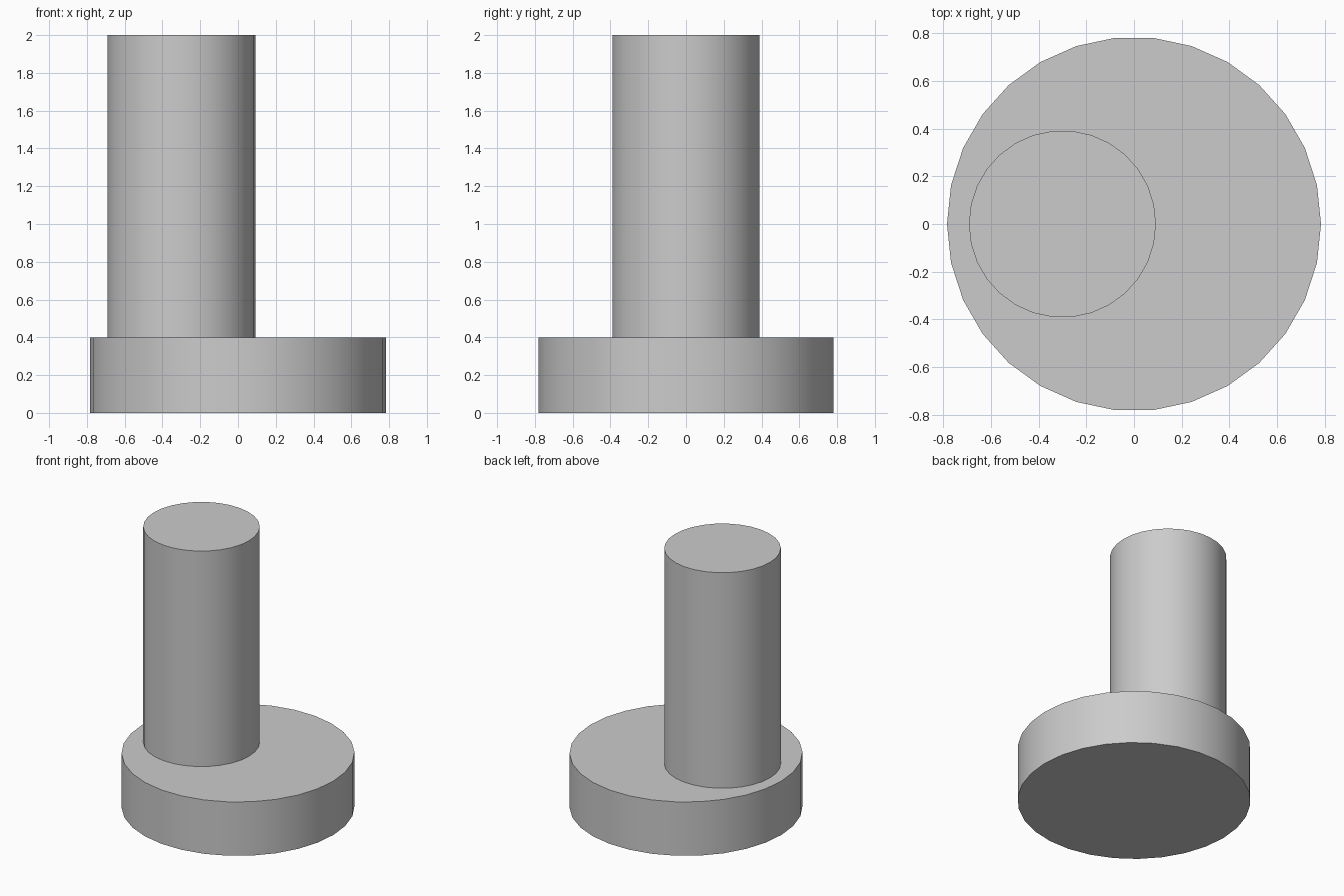
import bpy
import math

default = bpy.data.objects.get("Cube")
if default:
    bpy.data.objects.remove(default, do_unlink=True)

# Single plain grey
grey = bpy.data.materials.new("plain_grey")
grey.use_nodes = True
colour = (0.6, 0.6, 0.6, 1)
grey.diffuse_color = colour
grey.node_tree.nodes["Principled BSDF"].inputs["Base Color"].default_value = colour


def cylinder(name, radius, x, bottom, top):
    """Upright 30-sided cylinder with a corner on the x axis."""
    bpy.ops.mesh.primitive_cylinder_add(
        vertices=30, radius=radius, depth=top - bottom,
        location=(x, 0, (bottom + top) / 2), rotation=(0, 0, math.pi / 2))
    part = bpy.context.object
    part.name = name
    part.data.materials.append(grey)
    bpy.ops.object.shade_smooth_by_angle(angle=math.radians(30))
    return part


# Wide round base and the off-centre post standing on it
cylinder("base_disc", 0.784, 0, 0, 0.4)
cylinder("offset_post", 0.392, -0.3, 0.4, 2)
